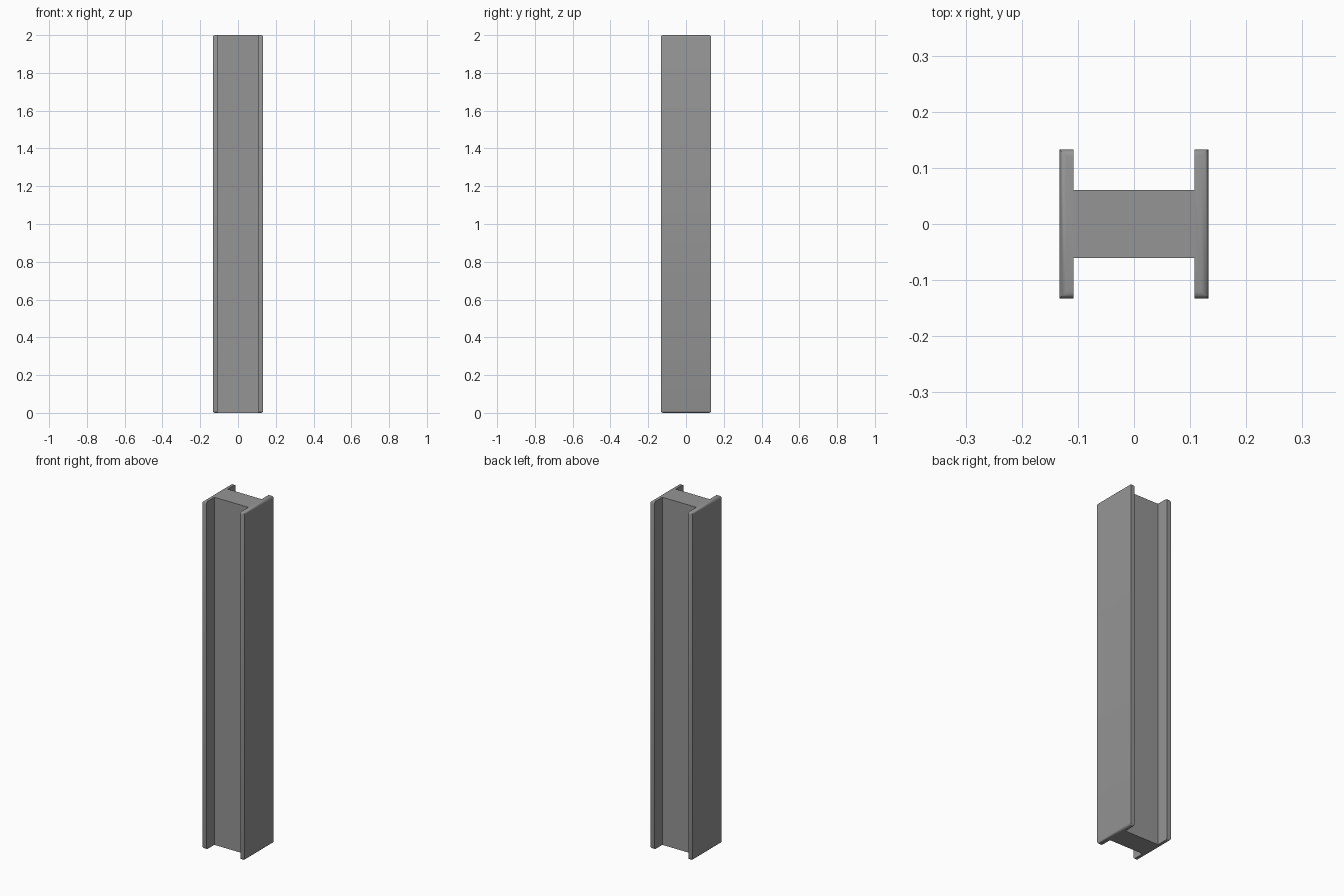
import bpy
import bmesh

cube = bpy.data.objects.get("Cube")
if cube:
    bpy.data.objects.remove(cube, do_unlink=True)

HEIGHT = 2.0
HALF = 0.133      # half width and depth of the column
INNER = 0.108     # inner face of each flange
WEB = 0.061       # half thickness of the web

steel = bpy.data.materials.new("steel grey")
steel.use_nodes = True
steel.diffuse_color = (0.3, 0.3, 0.3, 1)
steel.node_tree.nodes["Principled BSDF"].inputs["Base Color"].default_value = steel.diffuse_color

# H-shaped section: one quarter mirrored around both axes
quarter = [(HALF, HALF), (INNER, HALF), (INNER, WEB)]
right_back = quarter
left_back = [(-x, y) for x, y in reversed(quarter)]
left_front = [(-x, -y) for x, y in quarter]
right_front = [(x, -y) for x, y in reversed(quarter)]
section = right_back + left_back + left_front + right_front

# Extrude the section to full height
bm = bmesh.new()
base = bm.faces.new([bm.verts.new((x, y, 0)) for x, y in section])
top = bmesh.ops.extrude_face_region(bm, geom=[base], use_keep_orig=True)
bmesh.ops.translate(bm, vec=(0, 0, HEIGHT),
                    verts=[g for g in top["geom"] if isinstance(g, bmesh.types.BMVert)])
bmesh.ops.recalc_face_normals(bm, faces=bm.faces)


def end_edges(depth):
    """Edges of both ends that run along x at the given distance from the middle."""
    return [e for e in bm.edges
            if all(abs(abs(v.co.y) - depth) < 1e-4 for v in e.verts)
            and abs(e.verts[0].co.z - e.verts[1].co.z) < 1e-4]


# Softened rims at the ends of the web and the flange tips
for depth, radius in ((WEB, 0.018), (HALF, 0.012)):
    bmesh.ops.bevel(bm, geom=end_edges(depth), offset=radius, segments=3,
                    profile=0.5, affect='EDGES')

mesh = bpy.data.meshes.new("steel_column")
bm.to_mesh(mesh)
bm.free()
mesh.materials.append(steel)
column = bpy.data.objects.new("steel_column", mesh)
bpy.context.collection.objects.link(column)

bpy.context.view_layer.objects.active = column
column.select_set(True)
bpy.ops.object.shade_smooth_by_angle(angle=0.7)
